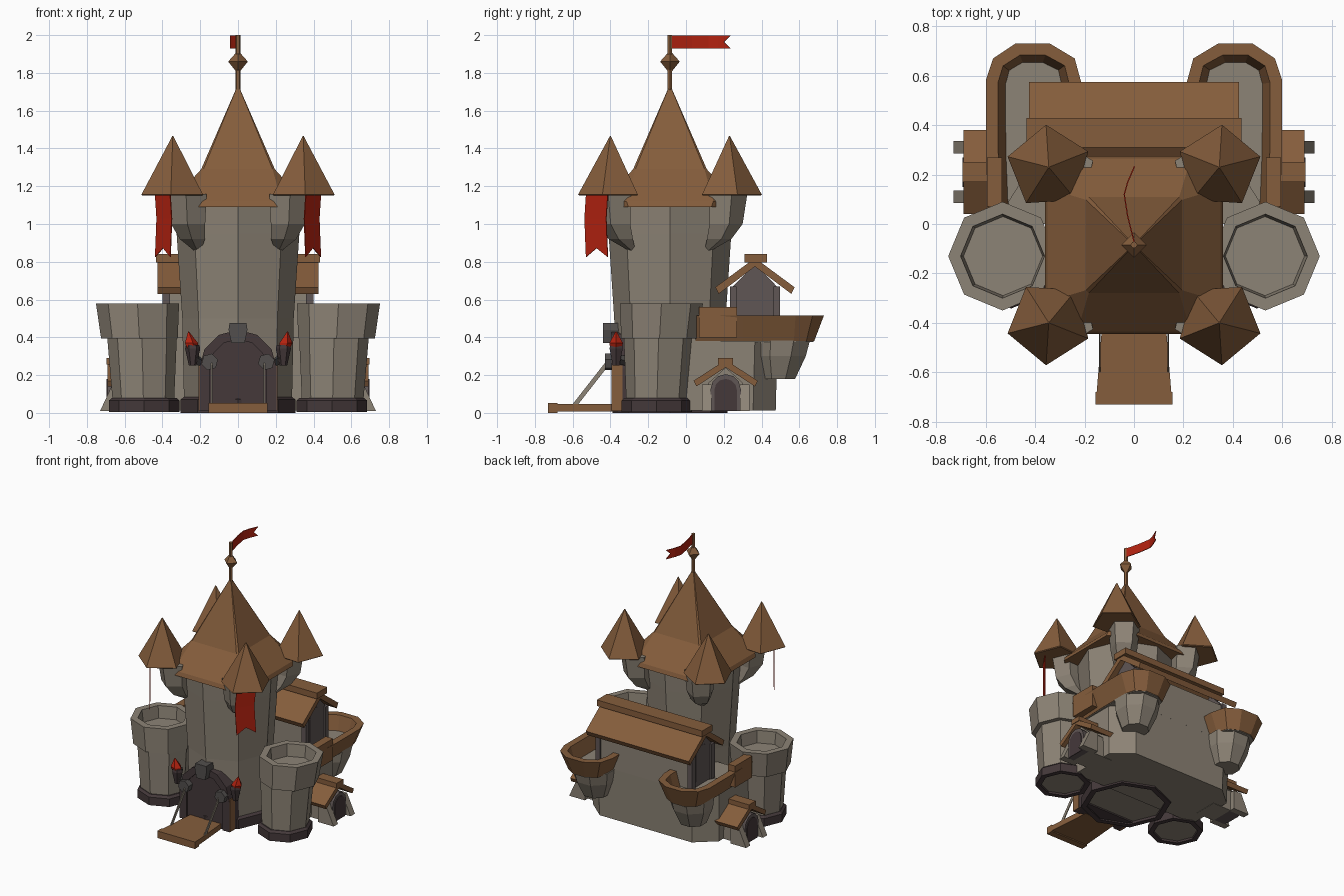
import bpy, bmesh, math
from mathutils import Vector

if "Cube" in bpy.data.objects:
    bpy.data.objects.remove(bpy.data.objects["Cube"])


def mat(name, c):
    m = bpy.data.materials.new(name)
    m.diffuse_color = (*c, 1)
    m.use_nodes = True
    m.node_tree.nodes["Principled BSDF"].inputs["Base Color"].default_value = m.diffuse_color
    return m


STONE = mat("stone", (0.265, 0.228, 0.18))
WOOD = mat("wood", (0.235, 0.11, 0.045))
DARK = mat("dark_trim", (0.058, 0.040, 0.042))
SLATE = mat("gable_wall", (0.115, 0.092, 0.09))
IRON = mat("iron", (0.085, 0.078, 0.075))
RED = mat("red_cloth", (0.45, 0.016, 0.005))


def build(name, verts, faces, m):
    me = bpy.data.meshes.new(name)
    me.from_pydata([tuple(v) for v in verts], [], faces)
    bm = bmesh.new()
    bm.from_mesh(me)
    bmesh.ops.recalc_face_normals(bm, faces=bm.faces)
    bm.to_mesh(me)
    bm.free()
    me.materials.append(m)
    ob = bpy.data.objects.new(name, me)
    bpy.context.collection.objects.link(ob)
    return ob


def loft(name, rings, m):
    """Skin closed rings of equal count, cap both ends."""
    n = len(rings[0])
    verts = [v for r in rings for v in r]
    faces = [(i * n + j, i * n + (j + 1) % n, (i + 1) * n + (j + 1) % n, (i + 1) * n + j)
             for i in range(len(rings) - 1) for j in range(n)]
    faces += [tuple(range(n)), tuple(range(len(verts) - n, len(verts)))]
    return build(name, verts, faces, m)


def ring(c, r, z, n=8, rot=0, sx=1, sy=1):
    return [(c[0] + sx * r * math.cos(rot + 2 * math.pi * k / n),
             c[1] + sy * r * math.sin(rot + 2 * math.pi * k / n), z) for k in range(n)]


def lathe(name, c, profile, m, n=8, rot=0):
    return loft(name, [ring(c, r, z, n, rot) for r, z in profile], m)


def prism(name, pts, a, b, axis, m):
    put = {'x': lambda u, v, t: (t, u, v), 'y': lambda u, v, t: (u, t, v),
           'z': lambda u, v, t: (u, v, t)}[axis]
    return loft(name, [[put(u, v, t) for u, v in pts] for t in (a, b)], m)


def box(name, x, y, z, m):
    return prism(name, [(x[0], y[0]), (x[1], y[0]), (x[1], y[1]), (x[0], y[1])], z[0], z[1], 'z', m)


def beam(name, p, q, r, m, n=4):
    p, q = Vector(p), Vector(q)
    d = (q - p).normalized()
    u = d.orthogonal().normalized()
    w = d.cross(u)
    ang = [2 * math.pi * (k + 0.5) / n for k in range(n)]
    return loft(name, [[e + r * (u * math.cos(a) + w * math.sin(a)) for a in ang] for e in (p, q)], m)


def arch(c, w, z0, z1, n=6):
    spring = z1 - w
    return [(c - w, z0)] + [(c - w * math.cos(math.pi * k / n), spring + w * math.sin(math.pi * k / n))
                            for k in range(n + 1)] + [(c + w, z0)]


def chevron(c, half, peak, eave, t):
    return [(c - half, eave), (c, peak), (c + half, eave),
            (c + half - t * 0.5, eave - t), (c, peak - t * 1.3), (c - half + t * 0.5, eave - t)]


def cut_square(c, h, cut, z):
    return [(c[0] + x, c[1] + y, z) for x, y in
            ((h, -h + cut), (h, h - cut), (h - cut, h), (-h + cut, h),
             (-h, h - cut), (-h, -h + cut), (-h + cut, -h), (h - cut, -h))]


def cloth(name, cols, m):
    """Swallowtail strip: cols are (edge point, edge point), tail notched."""
    verts = [v for c in cols for v in c]
    n = len(cols)
    faces = [(2 * i, 2 * i + 1, 2 * i + 3, 2 * i + 2) for i in range(n - 2)]
    k = 2 * (n - 2)
    verts.append(tuple(sum((Vector(v) for v in verts[k:k + 4]), Vector()) / 4))
    e = len(verts) - 1
    faces += [(k, e, k + 2), (k, k + 1, e), (k + 1, k + 3, e)]
    ob = build(name, verts, faces, m)
    ob.modifiers.new("thickness", 'SOLIDIFY').thickness = 0.005
    return ob


# Main keep with its roof, finial and flag
C = (0, -0.085)
lathe("keep", C, [(0.285, 0.02), (0.295, 0.5), (0.325, 0.95), (0.335, 1.12)], STONE)
lathe("keep_base", C, [(0.27, 0.04), (0.265, 0.0), (0.305, 0.0), (0.305, 0.07), (0.285, 0.085)], DARK)
loft("keep_roof", [cut_square(C, *v) for v in
                   ((0.36, 0.14, 1.09), (0.35, 0.12, 1.12), (0.195, 0.012, 1.29), (0.004, 0.001, 1.73))], WOOD)
lathe("flag_pole", C, [(0.014, 1.7), (0.014, 2.0)], WOOD, 6)
lathe("finial", C, [(0.012, 1.81), (0.052, 1.86), (0.012, 1.905)], WOOD, 4)
cloth("flag", [((x, y, 1.93), (x, y, 1.997)) for x, y in
               ((0, -0.08), (-0.028, 0.03), (-0.042, 0.12), (-0.028, 0.17), (0, 0.235))], RED)

for sx in (1, -1):
    # Corner turrets with corbels and pointed roofs
    for sy in (1, -1):
        def rr(x, y, r, z):
            return ring((sx * x, C[1] + sy * y), r, z, 5, 0.25, sx, sy)
        loft("turret", [rr(0.215, 0.20, 0.02, 0.86), rr(0.24, 0.255, 0.07, 0.92),
                        rr(0.262, 0.29, 0.095, 1.0), rr(0.268, 0.30, 0.11, 1.16)], STONE)
        loft("turret_roof", [rr(0.345, 0.315, 0.165, 1.15), rr(0.345, 0.315, 0.172, 1.155),
                             rr(0.345, 0.315, 0.003, 1.465)], WOOD)
    # Hanging banner on the front turrets
    cloth("banner", [((sx * (0.36 + o), -0.53 + o, z), (sx * (0.44 + o), -0.415 + o, z)) for o, z in
                     ((0, 1.155), (-0.008, 1.03), (-0.004, 0.92), (0, 0.825))], RED)

    # Round side tower, hollow at the top
    loft("side_tower", [ring((sx * x, y), r, z) for x, y, r, z in
                        ((0.50, -0.155, 0.16, 0.02), (0.508, -0.145, 0.184, 0.395), (0.522, -0.14, 0.203, 0.395),
                         (0.532, -0.13, 0.22, 0.58), (0.532, -0.13, 0.17, 0.58), (0.53, -0.13, 0.16, 0.49))], STONE)
    lathe("side_tower_base", (sx * 0.497, -0.155),
          [(0.15, 0.04), (0.15, 0.005), (0.187, 0.005), (0.187, 0.065), (0.17, 0.08)], DARK)

    # Rear bastion: timber parapet, floor and corbel
    path = [(0.59, 0.05), (0.60, 0.30), (0.60, 0.58), (0.57, 0.67), (0.48, 0.73), (0.34, 0.73),
            (0.24, 0.67), (0.21, 0.56), (0.21, 0.47)]

    def inset(p, d):
        v = (Vector((0.41, min(p[1], 0.55))) - Vector(p)).normalized()
        return (sx * (p[0] + d * v.x), p[1] + d * v.y)
    loft("parapet", [[(*inset(p, d), z) for d, z in ((0, 0.515), (0.055, 0.38), (0.09, 0.38), (0.05, 0.515))]
                     for p in path], WOOD)
    prism("bastion_floor", [inset(p, 0.058) for p in path], 0.375, 0.41, 'z', STONE)
    box("parapet_step", sorted((sx * 0.535, sx * 0.595)), (0.07, 0.27), (0.40, 0.56), WOOD)
    loft("bastion_corbel", [ring((sx * 0.40, y), r, z, 8, math.pi / 8) for y, r, z in
                            ((0.49, 0.095, 0.18), (0.50, 0.145, 0.30), (0.51, 0.16, 0.39))], STONE)

    # Side porch: body, arched door, roof and leaning posts
    prism("porch_wall", [(0.12, 0.01), (0.30, 0.01), (0.30, 0.16), (0.21, 0.24), (0.12, 0.16)],
          sx * 0.45, sx * 0.645, 'x', STONE)
    prism("porch_frame", arch(0.21, 0.08, 0.01, 0.205), sx * 0.60, sx * 0.69, 'x', SLATE)
    prism("porch_door", arch(0.21, 0.06, 0.01, 0.18), sx * 0.687, sx * 0.695, 'x', DARK)
    prism("porch_roof", chevron(0.21, 0.17, 0.28, 0.17, 0.03), sx * 0.45, sx * 0.69, 'x', WOOD)
    box("porch_ridge", sorted((sx * 0.48, sx * 0.695)), (0.17, 0.25), (0.255, 0.29), WOOD)
    for y in (0.11, 0.31):
        prism("porch_post", [(sx * 0.60, 0.01), (sx * 0.73, 0.01), (sx * 0.665, 0.15), (sx * 0.60, 0.15)],
              y - 0.025, y + 0.025, 'y', STONE)

    # Gable end and window of the upper house
    prism("gable_end", [(0.24, 0.41), (0.49, 0.41), (0.49, 0.66), (0.365, 0.79), (0.24, 0.66)],
          sx * 0.36, sx * 0.385, 'x', SLATE)
    prism("gable_window", arch(0.365, 0.07, 0.45, 0.70), sx * 0.38, sx * 0.388, 'x', SLATE)
    for y in (0.25, 0.48):
        box("gable_post", sorted((sx * 0.36, sx * 0.40)), (y - 0.018, y + 0.018), (0.41, 0.67), SLATE)

    # Gate fittings: post, boss, chain and torch
    box("gate_post", sorted((sx * 0.19, sx * 0.208)), (-0.392, -0.335), (0.01, 0.25), WOOD)
    beam("gate_boss", (sx * 0.15, -0.37, 0.27), (sx * 0.15, -0.43, 0.27), 0.045, IRON, 6)
    prism("bridge_chain", [(-0.425, 0.27), (-0.395, 0.27), (-0.575, 0.04), (-0.605, 0.04)],
          sx * 0.136, sx * 0.142, 'x', STONE)
    beam("torch_bracket", (sx * 0.20, -0.30, 0.27), (sx * 0.235, -0.375, 0.29), 0.025, IRON)
    lathe("torch_cup", (sx * 0.24, -0.37), [(0.02, 0.25), (0.04, 0.34), (0.036, 0.36)], DARK, 6)
    loft("torch_flame", [ring((sx * x, -0.37), r, z, 5) for x, r, z in
                         ((0.24, 0.03, 0.33), (0.25, 0.038, 0.37), (0.262, 0.003, 0.43))], RED)

# Rear hall with cut corners and the timber-roofed upper house
loft("hall", [[(-x, 0, z), (x, 0, z), (x, y - 0.12, z), (x - 0.14, y, z), (-x + 0.14, y, z), (-x, y - 0.12, z)]
              for x, y, z in ((0.52, 0.475, 0.012), (0.53, 0.485, 0.40))], STONE)
box("upper_house", (-0.375, 0.375), (0.24, 0.485), (0.39, 0.66), STONE)
prism("house_roof", chevron(0.365, 0.21, 0.82, 0.665, 0.035), -0.425, 0.425, 'x', WOOD)
box("house_ridge", (-0.435, 0.435), (0.31, 0.43), (0.795, 0.84), WOOD)

# Gatehouse: door, arched surround, keystone and drawbridge
prism("gate_door", arch(0, 0.155, 0.01, 0.40, 8), -0.382, -0.25, 'y', DARK)
outer, inner = arch(0, 0.205, 0.01, 0.44, 6), arch(0, 0.15, 0.01, 0.39, 6)
prism("gate_surround", outer + inner[::-1], -0.395, -0.25, 'y', DARK)
prism("keystone", [(-0.035, 0.37), (0.035, 0.37), (0.05, 0.44), (0.045, 0.475), (-0.045, 0.475), (-0.05, 0.44)],
      -0.44, -0.30, 'y', IRON)
prism("drawbridge", [(-0.155, -0.73), (0.155, -0.73), (0.125, -0.36), (-0.125, -0.36)], 0.008, 0.048, 'z', WOOD)
box("drawbridge_lip", (-0.155, 0.155), (-0.73, -0.68), (0.0, 0.052), WOOD)
